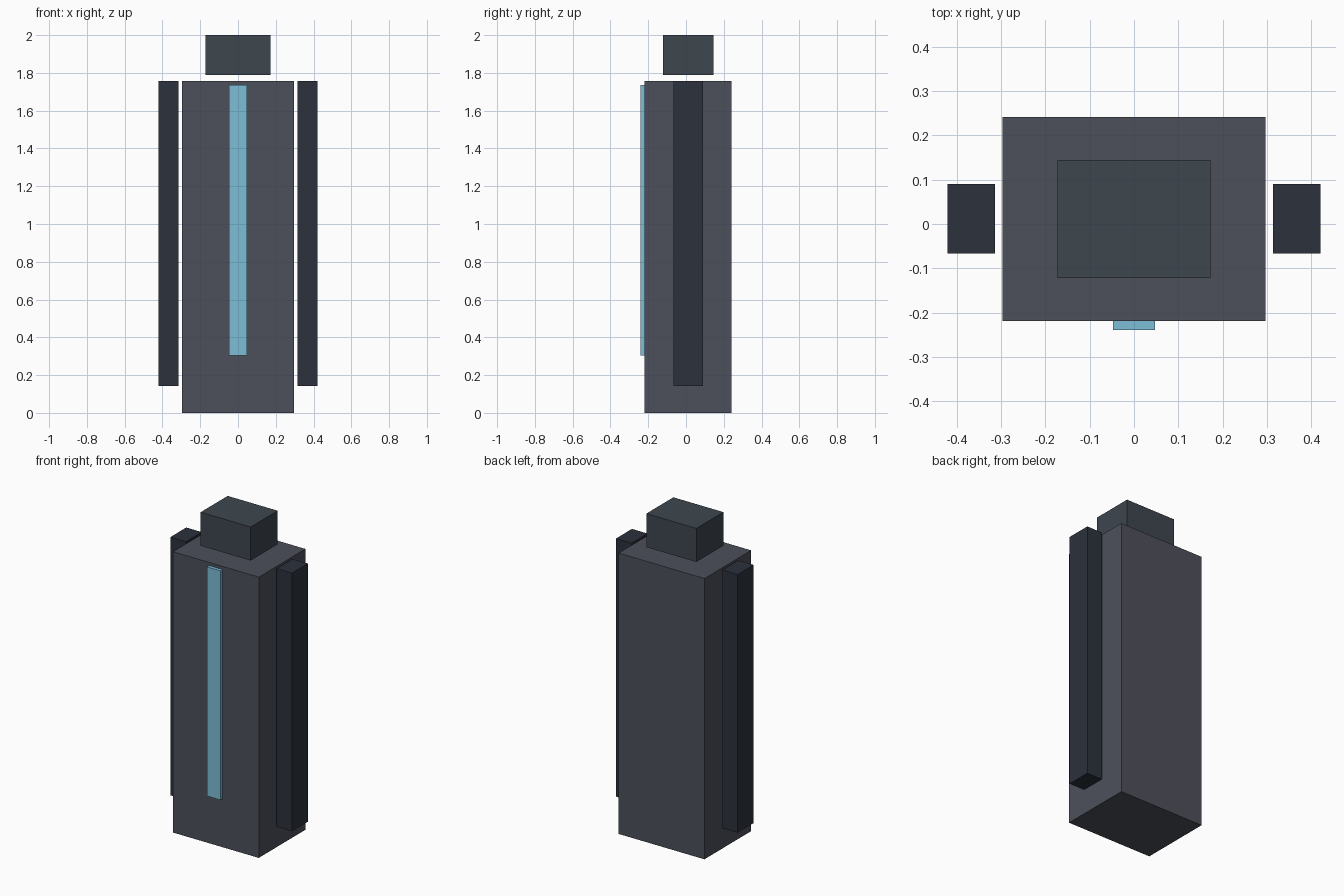
import bpy
from mathutils import Vector

default = bpy.data.objects.get("Cube")
if default:
    bpy.data.objects.remove(default, do_unlink=True)


def make_material(name, color):
    mat = bpy.data.materials.new(name)
    mat.use_nodes = True
    rgba = (*color, 1.0)
    mat.diffuse_color = rgba
    mat.node_tree.nodes["Principled BSDF"].inputs["Base Color"].default_value = rgba
    return mat


def make_box(name, low, high, mat):
    """Box between two opposite corners, with its origin at its centre."""
    low, high = Vector(low), Vector(high)
    bpy.ops.mesh.primitive_cube_add(size=1, location=(low + high) / 2)
    box = bpy.context.object
    box.name = name
    box.scale = high - low
    bpy.ops.object.transform_apply(location=False, rotation=False, scale=True)
    box.data.materials.append(mat)
    return box


body_grey = make_material("body_grey", (0.075, 0.08, 0.105))
head_grey = make_material("head_grey", (0.047, 0.061, 0.076))
arm_dark = make_material("arm_dark", (0.025, 0.032, 0.045))
strip_blue = make_material("strip_blue", (0.2, 0.51, 0.68))

# Main body and the head floating just above it
make_box("body", (-0.297, -0.219, 0), (0.297, 0.242, 1.757), body_grey)
make_box("head", (-0.173, -0.122, 1.79), (0.173, 0.145, 2), head_grey)

# Light strip set into the front
make_box("front_strip", (-0.047, -0.24, 0.303), (0.047, -0.21, 1.737), strip_blue)

# Arms, standing slightly clear of the body
for side, name in ((1, "left_arm"), (-1, "right_arm")):
    inner, outer = sorted((side * 0.314, side * 0.421))
    make_box(name, (inner, -0.067, 0.142), (outer, 0.09, 1.757), arm_dark)
